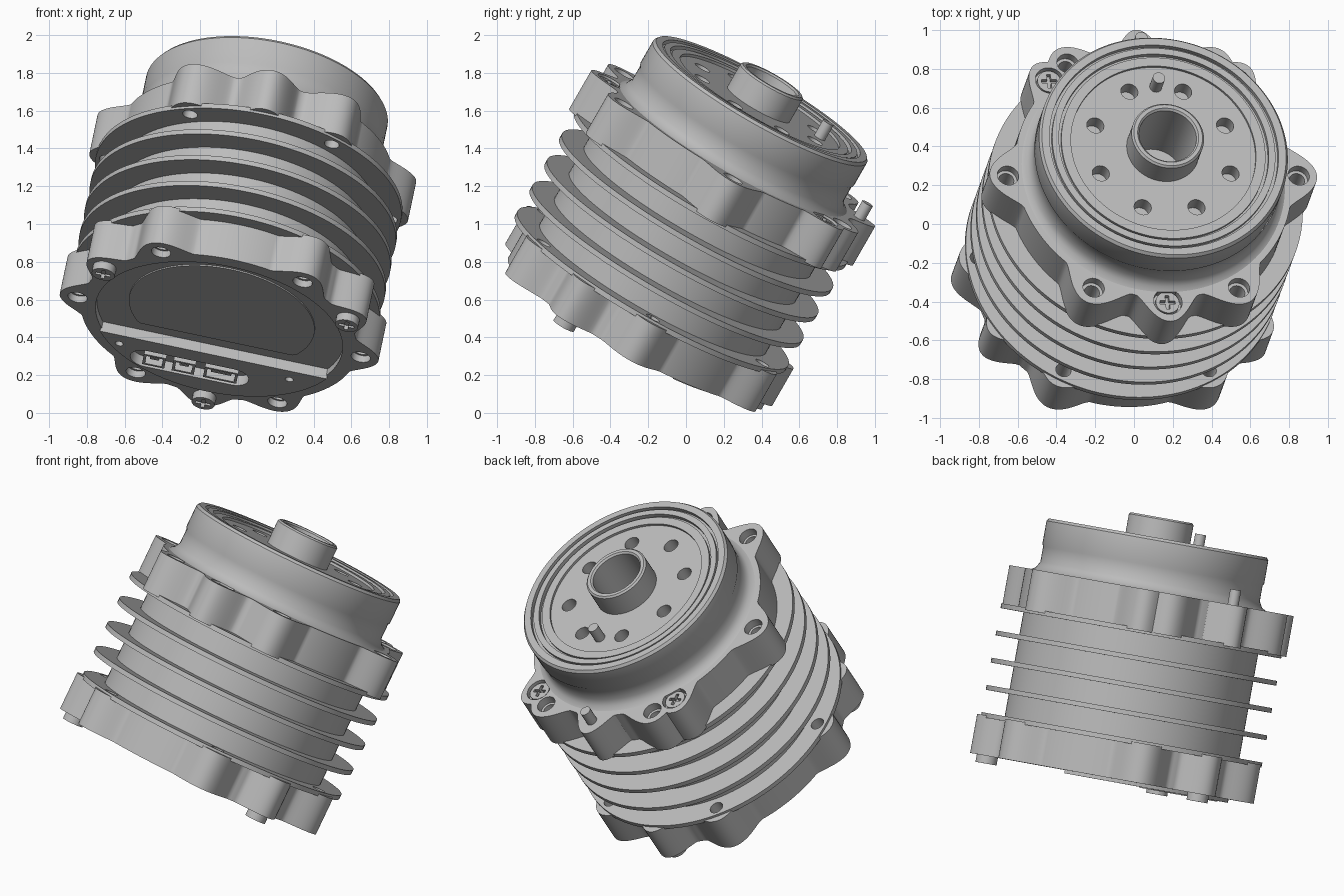
import bpy, bmesh, math
from mathutils import Matrix, Vector

if "Cube" in bpy.data.objects:
    bpy.data.objects.remove(bpy.data.objects["Cube"], do_unlink=True)

# One material
metal = bpy.data.materials.new("grey metal")
metal.use_nodes = True
metal.diffuse_color = (0.5, 0.5, 0.5, 1)
metal.node_tree.nodes["Principled BSDF"].inputs["Base Color"].default_value = (0.5, 0.5, 0.5, 1)

# Tilted frame: the local z axis is the axis of the housing
axis = Vector((0.18, 0.49, 0.853)).normalized()
side = Vector((0.979, 0, -0.206))
side = (side - axis * side.dot(axis)).normalized()
FRAME = Matrix((side, axis.cross(side), axis)).transposed().to_4x4()
FRAME.translation = (-0.10, -0.294, 0.453)

PITCH = 0.766
HOLES = [60 * k for k in range(6)]
TOP_SCREWS = [49, 131, 270]
LOW_SCREWS = [90, 210, 330]
parts = []


def finish(name, bm):
    bmesh.ops.recalc_face_normals(bm, faces=bm.faces)
    mesh = bpy.data.meshes.new(name)
    bm.to_mesh(mesh)
    bm.free()
    mesh.materials.append(metal)
    obj = bpy.data.objects.new(name, mesh)
    bpy.context.collection.objects.link(obj)
    obj.matrix_world = FRAME
    parts.append(obj)
    return obj


def polar(r, deg):
    return r * math.cos(math.radians(deg)), r * math.sin(math.radians(deg))


def lathe(name, profile, steps=128):
    bm = bmesh.new()
    vs = [bm.verts.new((r, 0, z)) for r, z in profile]
    es = [bm.edges.new(pair) for pair in zip(vs, vs[1:])]
    bmesh.ops.spin(bm, geom=vs + es, cent=(0, 0, 0), axis=(0, 0, 1),
                   angle=math.tau, steps=steps)
    bmesh.ops.remove_doubles(bm, verts=bm.verts, dist=0.0005)
    return finish(name, bm)


def add_prism(bm, outline, z0, z1):
    low = [bm.verts.new((x, y, z0)) for x, y in outline]
    high = [bm.verts.new((x, y, z1)) for x, y in outline]
    bm.faces.new(low[::-1])
    bm.faces.new(high)
    for i in range(len(low)):
        j = (i + 1) % len(low)
        bm.faces.new((low[i], low[j], high[j], high[i]))


def prism(name, outlines, z0, z1):
    bm = bmesh.new()
    for outline in outlines:
        add_prism(bm, outline, z0, z1)
    return finish(name, bm)


def circle(x, y, r, n=28):
    return [(x + r * math.cos(math.tau * k / n), y + r * math.sin(math.tau * k / n))
            for k in range(n)]


def ring(angles, r, pitch=PITCH):
    return [circle(*polar(pitch, a), r) for a in angles]


def rect(x, y, w, h):
    return [(x - w / 2, y - h / 2), (x + w / 2, y - h / 2),
            (x + w / 2, y + h / 2), (x - w / 2, y + h / 2)]


def slot(x, y, w, h):
    pts = []
    for k in range(26):
        s = 1 if k < 13 else -1
        a = -math.pi / 2 + math.pi * (k if k < 13 else k - 1) / 12
        pts.append((x + s * (w - h) / 2 + h / 2 * math.cos(a), y + h / 2 * math.sin(a)))
    return pts


def cut(target, outlines, z0, z1):
    cutter = prism("cutter", outlines, z0, z1)
    parts.remove(cutter)
    cutter.hide_render = True
    mod = target.modifiers.new("cut", "BOOLEAN")
    mod.operation, mod.solver, mod.object = "DIFFERENCE", "EXACT", cutter
    bpy.context.view_layer.objects.active = target
    bpy.ops.object.modifier_apply(modifier=mod.name)
    bpy.data.objects.remove(cutter, do_unlink=True)


def lobed(base, outer, lobes):
    pts = []
    for k in range(360):
        bump = 0
        for a, width in lobes:
            d = abs((k - a + 180) % 360 - 180)
            if d < width:
                bump = max(bump, (0.5 + 0.5 * math.cos(math.pi * d / width)) ** 0.7)
        pts.append(polar(base + (outer - base) * bump, k))
    return pts


# Finned body, neck, ringed output face and hub in one turned profile
profile = [(0, 0.1), (0.69, 0.1)]
for k in range(5):
    z = 0.23 + 0.16 * k
    profile += [(0.69, z - 0.014), (0.825, z - 0.014), (0.825, z + 0.014), (0.69, z + 0.014)]
profile += [(0.69, 1.11), (0.665, 1.125), (0.645, 1.16), (0.645, 1.25), (0.652, 1.265),
            (0.652, 1.40), (0.64, 1.416), (0.60, 1.416), (0.60, 1.39), (0.585, 1.39),
            (0.585, 1.41), (0.55, 1.41), (0.55, 1.385), (0.535, 1.385), (0.535, 1.40),
            (0.485, 1.40), (0.485, 1.385), (0.19, 1.385), (0.19, 1.525), (0.18, 1.535),
            (0.16, 1.535), (0.15, 1.525), (0.15, 1.12), (0, 1.12)]
body = lathe("finned_body", profile)
cut(body, ring([22.5 + 45 * k for k in range(8)], 0.045, 0.37), 1.30, 1.6)
cut(body, ring(HOLES, 0.04), -0.1, 0.3)
cut(body, ring(HOLES, 0.04), 0.8, 1.2)

# Upper lobed flange
upper = prism("upper_flange", [lobed(0.725, 0.862, [(a, 15) for a in HOLES]
              + [(a, 13) for a in TOP_SCREWS] + [(90, 11)])], 0.87, 1.11)
cut(upper, ring(HOLES, 0.04), 0.8, 1.2)
cut(upper, ring(HOLES, 0.056), 1.06, 1.2)
cut(upper, ring(TOP_SCREWS, 0.075, 0.745), 1.07, 1.2)

# Lower lobed flange with a round recess underneath
lower = prism("lower_flange", [lobed(0.745, 0.862, [(a, 14) for a in HOLES]
              + [(a, 12) for a in LOW_SCREWS])], 0, 0.23)
cut(lower, [circle(0, 0, 0.665, 96)], -0.1, 0.04)
cut(lower, ring(HOLES, 0.04), -0.1, 0.3)
cut(lower, ring(HOLES, 0.052), -0.1, 0.04)

# Shallow cover plate in the recess
plate = [polar(0.5, a) for a in range(0, 360, 5)]
prism("cover_plate", [[(x, min(y, 0.27) - 0.08) for x, y in plate]], 0.032, 0.041)

# Connector panel across one side of the recess
start = math.degrees(math.asin(0.27 / 0.67))
panel = prism("connector_panel", [[polar(0.67, start + (180 - 2 * start) * k / 40)
              for k in range(41)]], -0.02, 0.06)
cut(panel, [slot(-0.11, 0.46, 0.64, 0.17)], -0.1, 0.05)
cut(panel, [circle(-0.5, 0.36, 0.022), circle(0.42, 0.36, 0.022)], -0.1, 0.02)

# Sockets inside the slot
for i, (x, w) in enumerate([(-0.30, 0.12), (-0.14, 0.12), (0.06, 0.18)]):
    socket = prism("socket_%d" % (i + 1), [rect(x, 0.46, w, 0.11)], -0.025, 0.06)
    cut(socket, [rect(x, 0.46, w - 0.03, 0.08)], -0.1, 0.03)
    prism("socket_tongue_%d" % (i + 1), [rect(x, 0.46, w - 0.07, 0.02)], -0.01, 0.04)

# Screws with cross recesses
for prefix, angles, pitch, z0, z1 in (("upper", TOP_SCREWS, 0.745, 1.05, 1.10),
                                      ("lower", LOW_SCREWS, 0.76, -0.045, 0.02)):
    for i, a in enumerate(angles):
        x, y = polar(pitch, a)
        screw = prism("%s_screw_%d" % (prefix, i + 1), [circle(x, y, 0.062)], z0, z1)
        c0, c1 = (z1 - 0.025, z1 + 0.05) if prefix == "upper" else (z0 - 0.05, z0 + 0.025)
        cut(screw, [rect(x, y, 0.08, 0.02)], c0, c1)
        cut(screw, [rect(x, y, 0.02, 0.08)], c0, c1)

# Locating pins
prism("output_pin", ring([90], 0.032, 0.37), 1.3, 1.48)
prism("flange_pin", ring([90], 0.032), 1.0, 1.20)

# Smooth shading with sharp edges kept
bpy.ops.object.select_all(action="DESELECT")
for obj in parts:
    obj.select_set(True)
bpy.context.view_layer.objects.active = body
bpy.ops.object.shade_smooth_by_angle(angle=math.radians(30))
